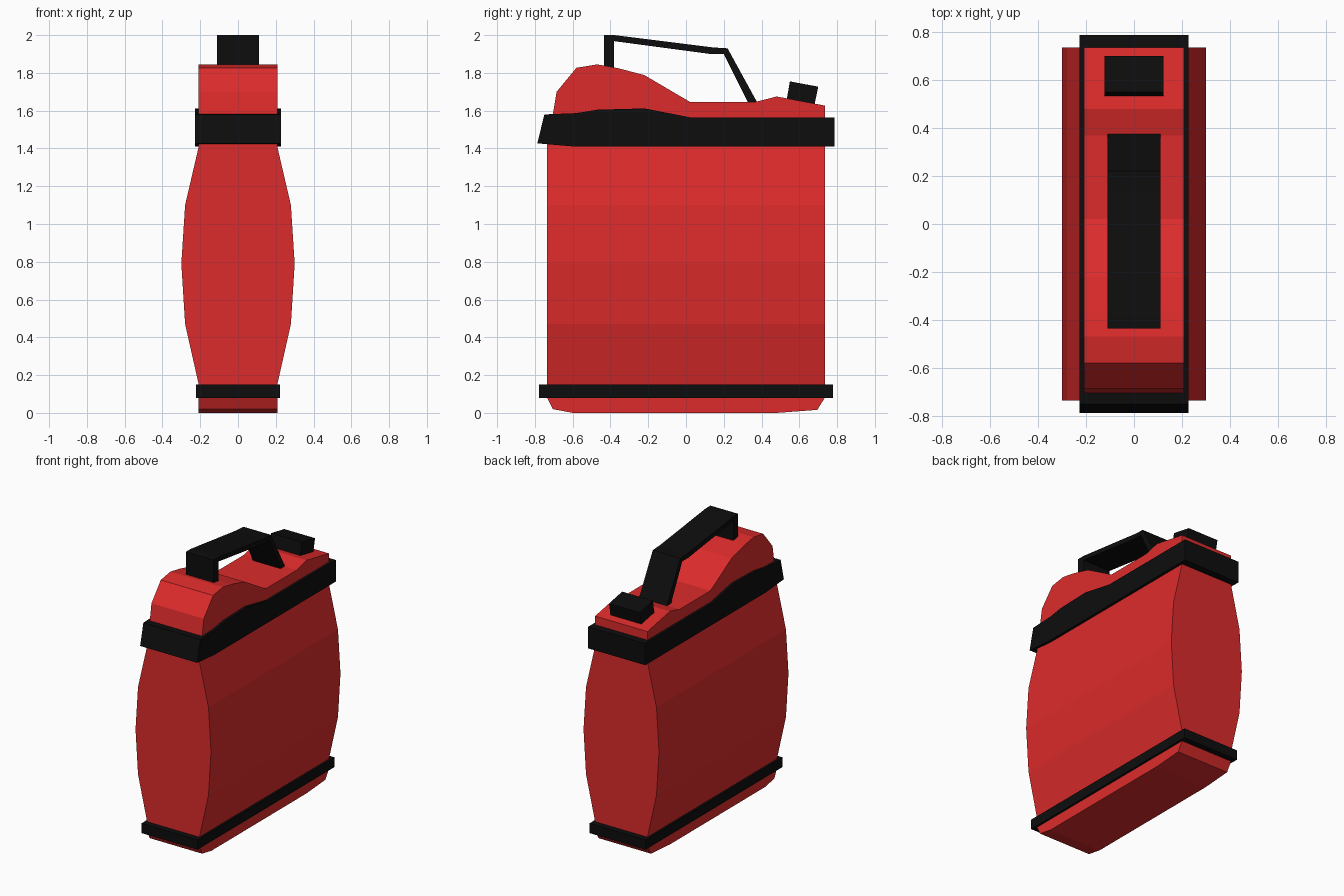
import bpy
import bmesh

if "Cube" in bpy.data.objects:
    bpy.data.objects.remove(bpy.data.objects["Cube"])


def material(name, color):
    mat = bpy.data.materials.new(name)
    mat.diffuse_color = color
    mat.use_nodes = True
    mat.node_tree.nodes["Principled BSDF"].inputs["Base Color"].default_value = mat.diffuse_color
    return mat


RED = material("red_plastic", (0.72, 0.024, 0.024, 1))
BLACK = material("black_plastic", (0.004, 0.004, 0.004, 1))


def extrude_profile(name, points, offset, mat):
    """Face through 3D points, centred, extruded by offset."""
    bm = bmesh.new()
    face = bm.faces.new([bm.verts.new(p) for p in points])
    new = bmesh.ops.extrude_face_region(bm, geom=[face])["geom"]
    verts = [v for v in new if isinstance(v, bmesh.types.BMVert)]
    bmesh.ops.translate(bm, verts=verts, vec=offset)
    bmesh.ops.recalc_face_normals(bm, faces=bm.faces)
    mesh = bpy.data.meshes.new(name)
    bm.to_mesh(mesh)
    bm.free()
    mesh.materials.append(mat)
    obj = bpy.data.objects.new(name, mesh)
    bpy.context.collection.objects.link(obj)
    return obj


def side_part(name, profile, half_width, mat):
    """Side (y, z) profile extruded symmetrically across x."""
    return extrude_profile(name, [(-half_width, y, z) for y, z in profile],
                           (2 * half_width, 0, 0), mat)


# Bulging tank: front (half width, z) profile mirrored and run along y
bulge = [(0.208, 0.11), (0.208, 0.15), (0.28, 0.47), (0.30, 0.79),
         (0.28, 1.10), (0.208, 1.41), (0.208, 1.45)]
outline = bulge + [(-x, z) for x, z in reversed(bulge)]
extrude_profile("tank_body", [(x, -0.735, z) for x, z in outline],
                (0, 1.47, 0), RED)

# Sculpted top with raised front hump
side_part("tank_top", [
    (-0.735, 1.42), (-0.705, 1.58), (-0.685, 1.70), (-0.58, 1.827),
    (-0.47, 1.845), (-0.36, 1.825), (-0.22, 1.788), (0.02, 1.647),
    (0.37, 1.647), (0.48, 1.675), (0.735, 1.627), (0.735, 1.42)], 0.208, RED)

# Chamfered foot
side_part("tank_base", [
    (-0.735, 0.12), (-0.735, 0.08), (-0.705, 0.02), (-0.60, 0),
    (0.48, 0), (0.695, 0.016), (0.735, 0.08), (0.735, 0.12)], 0.208, RED)

# Wavy upper band and straight lower band
side_part("upper_band", [
    (-0.787, 1.427), (-0.75, 1.58), (-0.58, 1.587), (-0.47, 1.605),
    (-0.22, 1.612), (0.02, 1.565), (0.787, 1.565), (0.787, 1.41),
    (-0.59, 1.41)], 0.227, BLACK)
side_part("lower_band", [
    (-0.777, 0.08), (0.777, 0.08), (0.777, 0.15), (-0.777, 0.15)],
    0.223, BLACK)

# Bent carrying handle
side_part("handle", [
    (-0.435, 1.80), (-0.435, 2.0), (-0.38, 2.0), (0.14, 1.935),
    (0.22, 1.93), (0.39, 1.62), (0.335, 1.63), (0.20, 1.90),
    (0.13, 1.90), (-0.38, 1.968), (-0.38, 1.80)], 0.11, BLACK)

# Tilted filler cap
side_part("filler_cap", [
    (0.53, 1.64), (0.55, 1.755), (0.70, 1.727), (0.678, 1.62)], 0.122, BLACK)
